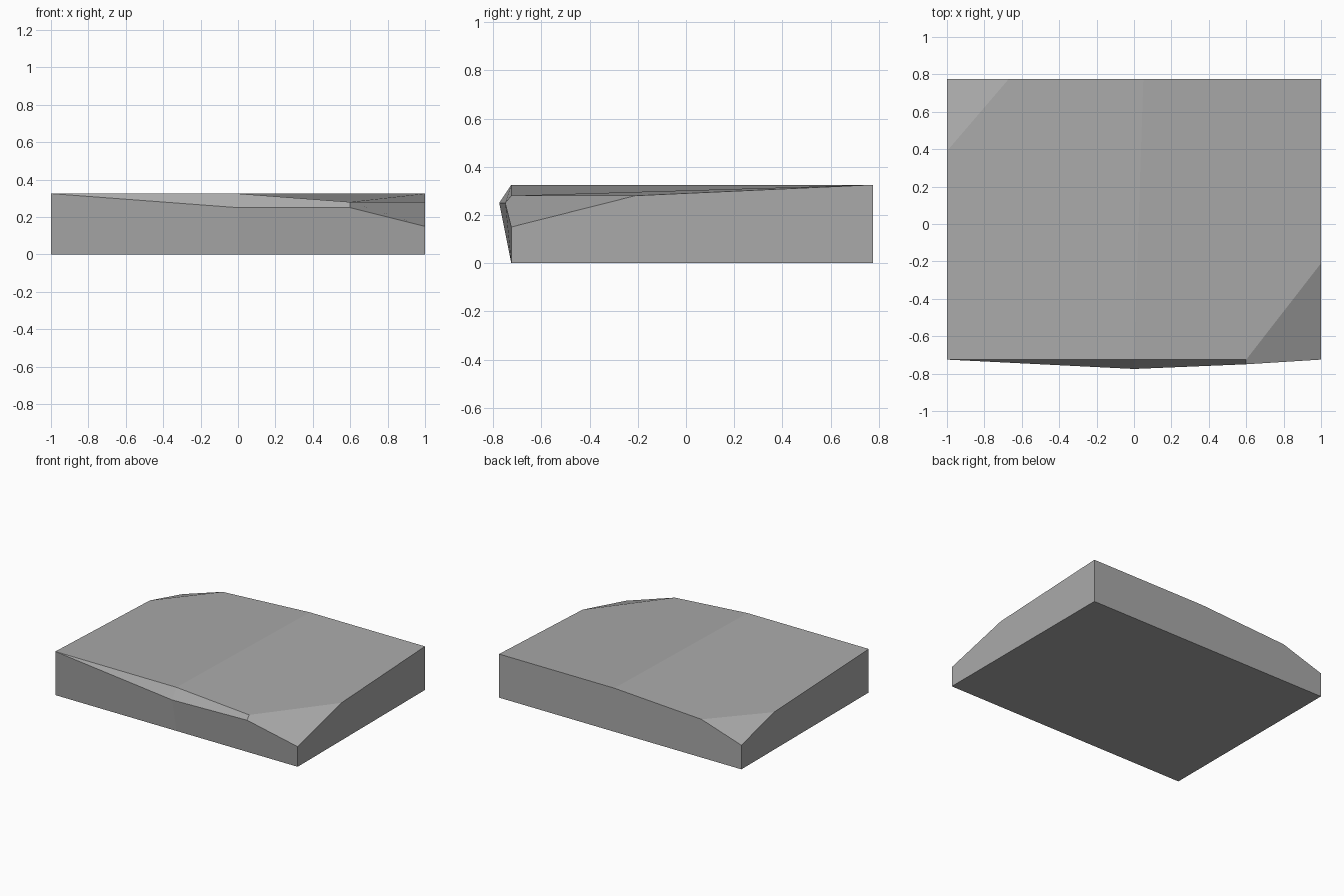
import bpy
import bmesh

old = bpy.data.objects.get("Cube")
if old:
    bpy.data.objects.remove(old, do_unlink=True)

# Plain stone grey
grey = bpy.data.materials.new("stone_grey")
grey.use_nodes = True
colour = (0.4, 0.4, 0.4, 1)
grey.diffuse_color = colour
grey.node_tree.nodes["Principled BSDF"].inputs["Base Color"].default_value = colour

FRONT, BACK, TOP, CHIP = -0.725, 0.775, 0.325, 0.28

bm = bmesh.new()
v = {name: bm.verts.new(co) for name, co in {
    # Flat base
    "base_fr": (1, FRONT, 0), "base_br": (1, BACK, 0),
    "base_bl": (-1, BACK, 0), "base_fl": (-1, FRONT, 0),
    "base_mid": (0, FRONT, 0),
    # Full height corners and central ridge
    "top_fl": (-1, FRONT, TOP), "top_br": (1, BACK, TOP),
    "ridge_f": (0, FRONT, TOP), "ridge_b": (0.05, BACK, TOP),
    # Chipped front corner
    "chip_f": (0.6, FRONT, CHIP), "chip_r": (1, -0.21, CHIP),
    "low_fr": (1, FRONT, 0.15),
    # Chipped back corner
    "chip_b": (-0.67, BACK, 0.285), "chip_l": (-1, 0.39, CHIP),
    "low_bl": (-1, BACK, 0.18),
    # Bulging front edge
    "bulge": (0, -0.775, 0.25), "bulge_r": (0.6, -0.75, 0.25),
}.items()}

for corners in (
    "base_fl base_bl base_br base_fr base_mid",              # underside
    "ridge_f chip_f chip_r top_br ridge_b",                  # top, one half
    "ridge_f ridge_b chip_b chip_l top_fl",                  # top, other half
    "chip_f bulge_r low_fr chip_r",                          # front chip
    "chip_b low_bl chip_l",                                  # back chip
    "top_fl bulge ridge_f",                                  # front bevel
    "ridge_f bulge bulge_r chip_f",
    "base_fl base_mid bulge top_fl",                         # front wall
    "base_mid base_fr low_fr bulge_r bulge",
    "base_fr base_br top_br chip_r low_fr",                  # side walls
    "base_bl base_fl top_fl chip_l low_bl",
    "base_br base_bl low_bl chip_b ridge_b top_br",          # back wall
):
    bm.faces.new([v[c] for c in corners.split()])
bmesh.ops.recalc_face_normals(bm, faces=bm.faces)

mesh = bpy.data.meshes.new("stone_slab")
bm.to_mesh(mesh)
bm.free()
mesh.materials.append(grey)
slab = bpy.data.objects.new("stone_slab", mesh)
bpy.context.scene.collection.objects.link(slab)
